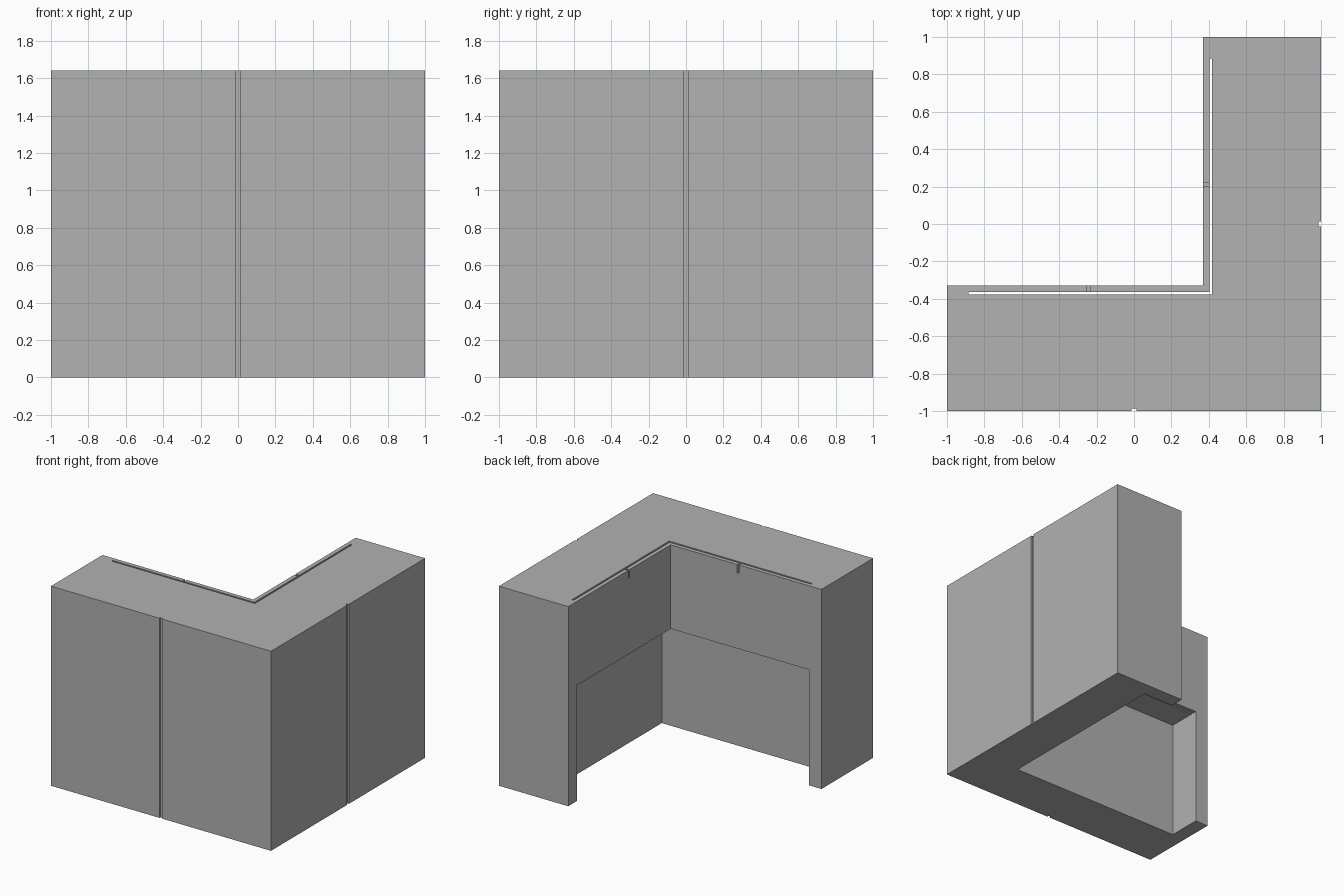
import bpy
import bmesh

cube = bpy.data.objects.get("Cube")
if cube:
    bpy.data.objects.remove(cube, do_unlink=True)

HEIGHT = 1.64
LEG = 0.885            # inner face of both end legs
IN_X, IN_Y = 0.37, -0.33   # inner faces of the corner

grey = bpy.data.materials.new("plain grey")
grey.use_nodes = True
colour = (0.445, 0.445, 0.445, 1)
grey.diffuse_color = colour
grey.node_tree.nodes["Principled BSDF"].inputs["Base Color"].default_value = colour


def prism(name, outline, z0, z1):
    """Extrude a flat outline from z0 up to z1."""
    bm = bmesh.new()
    base = bm.faces.new([bm.verts.new((x, y, z0)) for x, y in outline])
    top = bmesh.ops.extrude_face_region(bm, geom=[base])["geom"]
    verts = [g for g in top if isinstance(g, bmesh.types.BMVert)]
    bmesh.ops.translate(bm, verts=verts, vec=(0, 0, z1 - z0))
    bmesh.ops.recalc_face_normals(bm, faces=bm.faces)
    mesh = bpy.data.meshes.new(name)
    bm.to_mesh(mesh)
    bm.free()
    mesh.materials.append(grey)
    obj = bpy.data.objects.new(name, mesh)
    bpy.context.collection.objects.link(obj)
    return obj


def corner(end_x, end_y, outer, inner):
    """L outline running from end_x to the corner, then up to end_y."""
    (ox, oy), (ix, iy) = outer, inner
    return [(end_x, oy), (ox, oy), (ox, end_y), (ix, end_y), (ix, iy), (end_x, iy)]


def box(x0, x1, y0, y1):
    return [(x0, y0), (x1, y0), (x1, y1), (x0, y1)]


def cut(target, name, outline, z0, z1):
    """Subtract a prism from the target and discard the cutter."""
    cutter = prism(name, outline, z0, z1)
    cutter.hide_render = True
    mod = target.modifiers.new(name, 'BOOLEAN')
    mod.operation = 'DIFFERENCE'
    mod.solver = 'EXACT'
    mod.object = cutter
    bpy.context.view_layer.objects.active = target
    bpy.ops.object.modifier_apply(modifier=mod.name)
    bpy.data.objects.remove(cutter, do_unlink=True)


# Corner counter block
counter = prism("corner_counter", corner(-1, 1, (1, -1), (IN_X, IN_Y)), 0, HEIGHT)

# Knee recess between the end legs
cut(counter, "knee_recess",
    corner(-LEG, LEG, (0.64, -0.6), (IN_X - 0.1, IN_Y + 0.1)), -0.1, 0.95)

# Narrow slot behind the inner panel
cut(counter, "panel_slot",
    corner(-LEG, LEG, (0.418, -0.378), (0.404, -0.364)), 0.9, HEIGHT + 0.1)

# Small notches in the top of the inner panel
cut(counter, "side_notch", box(0.3, 0.41, 0.204, 0.22), HEIGHT - 0.07, HEIGHT + 0.1)
cut(counter, "front_notch", box(-0.25, -0.234, -0.37, -0.25), HEIGHT - 0.07, HEIGHT + 0.1)

# Upright joint grooves in the outer faces
G = 0.013
cut(counter, "front_groove", box(-G, G, -1.1, -1 + G), -0.1, HEIGHT + 0.1)
cut(counter, "side_groove", box(1 - G, 1.1, -G, G), -0.1, HEIGHT + 0.1)
